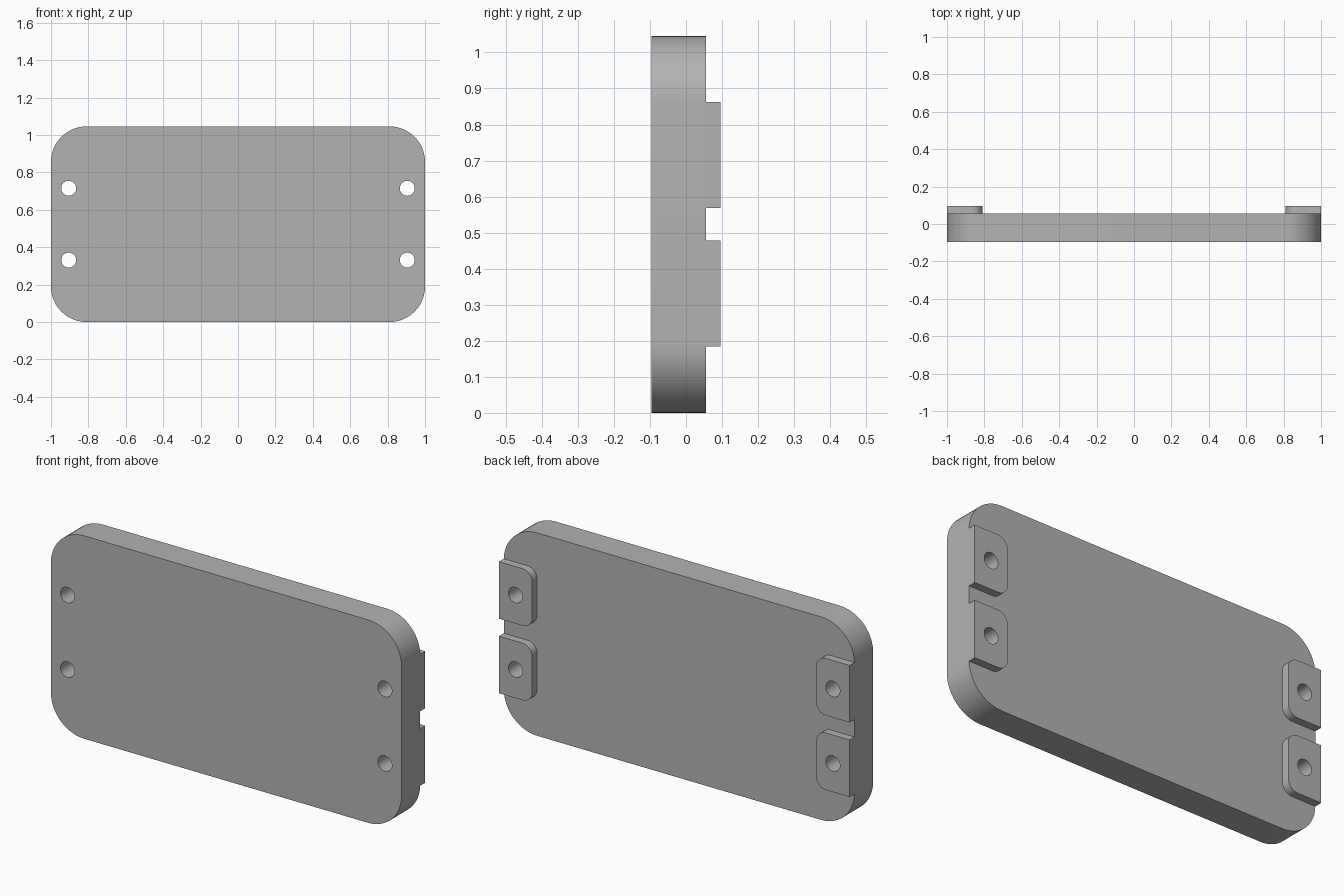
import bpy, bmesh
from math import radians, sin, cos
from mathutils import Vector

cube = bpy.data.objects.get("Cube")
if cube:
    bpy.data.objects.remove(cube, do_unlink=True)

HEIGHT = 1.046
MID = HEIGHT / 2
FRONT, SEAT, BACK = -0.096, 0.056, 0.096
HOLE_X, HOLE_DZ, HOLE_R = 0.905, 0.192, 0.04

grey = bpy.data.materials.new("plain grey")
grey.use_nodes = True
grey.diffuse_color = (0.45, 0.45, 0.45, 1)
grey.node_tree.nodes["Principled BSDF"].inputs["Base Color"].default_value = grey.diffuse_color


def rounded_rect(x0, x1, z0, z1, radii, steps=12):
    """Outline from the top right corner, anticlockwise; radius 0 keeps a corner sharp."""
    corners = [(x1, z1, 1, 1), (x0, z1, -1, 1), (x0, z0, -1, -1), (x1, z0, 1, -1)]
    points = []
    for i, ((x, z, sx, sz), r) in enumerate(zip(corners, radii)):
        for k in range(steps + 1 if r else 1):
            a = radians(90 * (i + k / steps))
            points.append((x - sx * r + r * cos(a), z - sz * r + r * sin(a)) if r else (x, z))
    return points


def circle(cx, cz, r, steps=32):
    return [(cx + r * cos(radians(360 * k / steps)), cz + r * sin(radians(360 * k / steps)))
            for k in range(steps)]


def prism(name, outline, y0, y1):
    """Extrude an x-z outline along y."""
    bm = bmesh.new()
    face = bm.faces.new([bm.verts.new((x, y0, z)) for x, z in outline])
    result = bmesh.ops.extrude_face_region(bm, geom=[face])
    verts = [v for v in result["geom"] if isinstance(v, bmesh.types.BMVert)]
    bmesh.ops.translate(bm, verts=verts, vec=Vector((0, y1 - y0, 0)))
    bmesh.ops.recalc_face_normals(bm, faces=bm.faces)
    mesh = bpy.data.meshes.new(name)
    bm.to_mesh(mesh)
    bm.free()
    mesh.materials.append(grey)
    obj = bpy.data.objects.new(name, mesh)
    bpy.context.collection.objects.link(obj)
    return obj


def activate(obj):
    bpy.ops.object.select_all(action="DESELECT")
    obj.select_set(True)
    bpy.context.view_layer.objects.active = obj


def drill(obj, centres):
    """Cut a screw hole through the part at each centre."""
    for cx, cz in centres:
        cutter = prism("hole_cutter", circle(cx, cz, HOLE_R), FRONT - 0.1, BACK + 0.1)
        cutter.hide_render = True
        mod = obj.modifiers.new("hole", "BOOLEAN")
        mod.operation, mod.solver, mod.object = "DIFFERENCE", "EXACT", cutter
        activate(obj)
        bpy.ops.object.modifier_apply(modifier=mod.name)
        bpy.data.objects.remove(cutter, do_unlink=True)
    activate(obj)
    bpy.ops.object.shade_smooth_by_angle(angle=radians(30))


# Main plate with rounded corners and four screw holes
centres = [(sx * HOLE_X, MID + sz * HOLE_DZ) for sx in (-1, 1) for sz in (-1, 1)]
plate = prism("plate", rounded_rect(-1, 1, 0, HEIGHT, [0.19] * 4), FRONT, SEAT)
drill(plate, centres)

# Mounting pads on the back, rounded only on their inner corners
for cx, cz in centres:
    left = cx > 0
    x0, x1 = (0.81, 1) if left else (-1, -0.81)
    radii = [0, 0.055, 0.055, 0] if left else [0.055, 0, 0, 0.055]
    name = ("upper" if cz > MID else "lower") + ("_left" if left else "_right") + "_pad"
    pad = prism(name, rounded_rect(x0, x1, cz - 0.147, cz + 0.147, radii), SEAT, BACK)
    drill(pad, [(cx, cz)])
